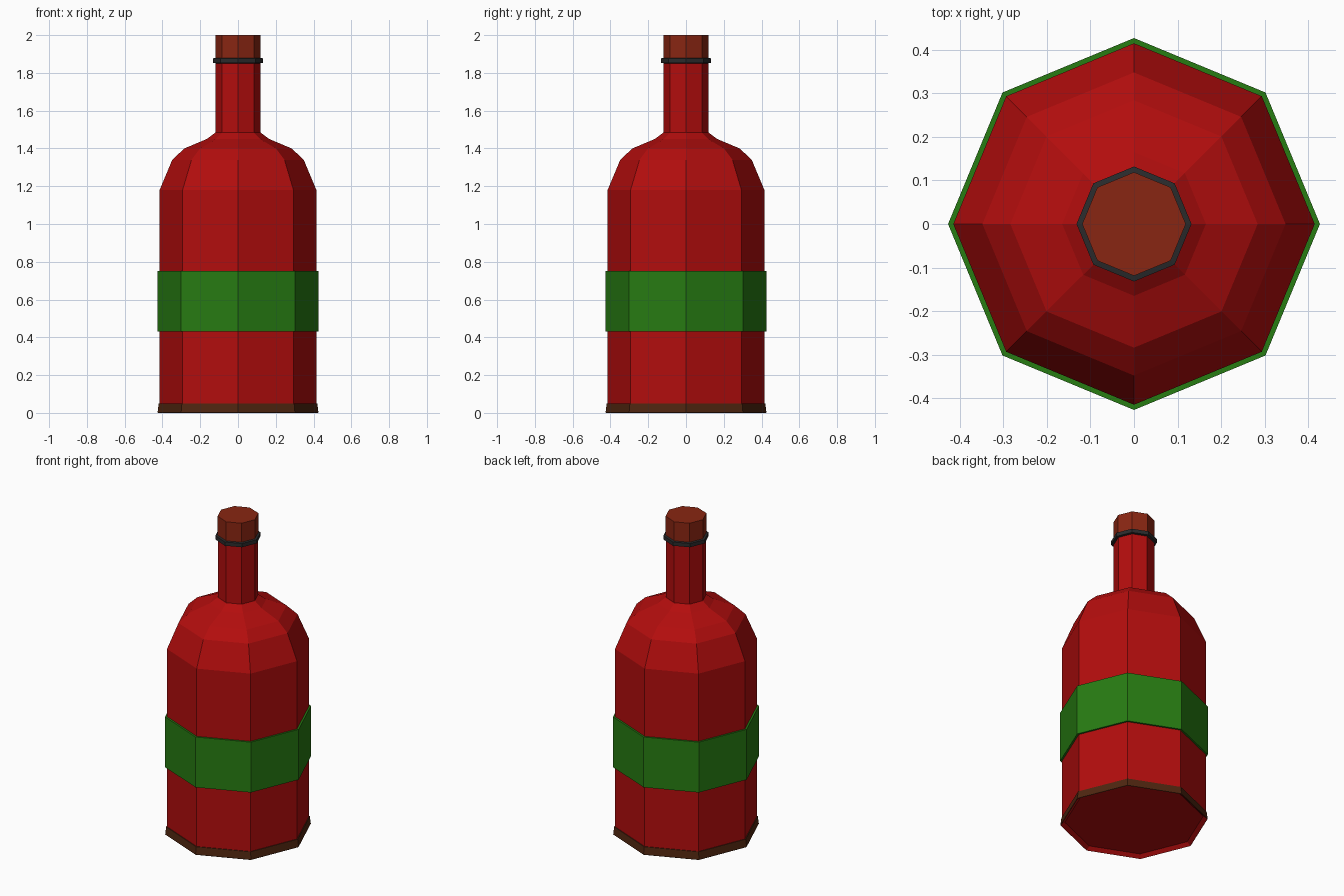
import bpy
import bmesh
from math import cos, sin, tau

SIDES = 8

cube = bpy.data.objects.get("Cube")
if cube:
    bpy.data.objects.remove(cube, do_unlink=True)


def material(name, rgb):
    mat = bpy.data.materials.new(name)
    mat.use_nodes = True
    mat.diffuse_color = (*rgb, 1)
    bsdf = next(n for n in mat.node_tree.nodes if n.type == "BSDF_PRINCIPLED")
    bsdf.inputs["Base Color"].default_value = (*rgb, 1)
    return mat


def lathe(name, profile, mat, closed=False):
    """Turn (radius, height) points into a flat-faced solid; cap open ends."""
    bm = bmesh.new()
    rings = [[bm.verts.new((r * cos(tau * i / SIDES), r * sin(tau * i / SIDES), z))
              for i in range(SIDES)] for r, z in profile]
    pairs = list(zip(rings, rings[1:]))
    if closed:
        pairs.append((rings[-1], rings[0]))
    else:
        bm.faces.new(rings[0][::-1])
        bm.faces.new(rings[-1])
    for low, high in pairs:
        for i in range(SIDES):
            j = (i + 1) % SIDES
            bm.faces.new((low[i], low[j], high[j], high[i]))
    bmesh.ops.recalc_face_normals(bm, faces=bm.faces)
    mesh = bpy.data.meshes.new(name)
    bm.to_mesh(mesh)
    bm.free()
    mesh.materials.append(mat)
    obj = bpy.data.objects.new(name, mesh)
    bpy.context.collection.objects.link(obj)
    return obj


red = material("red glass", (0.45, 0.004, 0.004))
green = material("green label", (0.02, 0.2, 0.006))
rust = material("rust cork", (0.25, 0.019, 0.006))
brown = material("brown base", (0.078, 0.019, 0.005))
black = material("charcoal collar", (0.023, 0.024, 0.025))

# Glass body: hollowed underside, straight wall, rounded shoulder, neck
lathe("bottle_body", [(0.4, 0.02), (0.424, 0), (0.415, 0.04), (0.415, 1.18),
                      (0.348, 1.34), (0.284, 1.4), (0.165, 1.45),
                      (0.118, 1.485), (0.118, 1.86)], red)

# Flared foot around the bottom edge
lathe("base_band", [(0.424, 0), (0.426, 0.002), (0.42, 0.05), (0.41, 0.05)],
      brown, closed=True)

# Wrapped label
lathe("label", [(0.412, 0.43), (0.427, 0.43), (0.427, 0.75), (0.412, 0.75)],
      green, closed=True)

# Ring around the mouth
lathe("collar", [(0.114, 1.85), (0.132, 1.853), (0.132, 1.877), (0.114, 1.88)],
      black, closed=True)

# Stopper
lathe("cork", [(0.119, 1.86), (0.119, 2)], rust)
